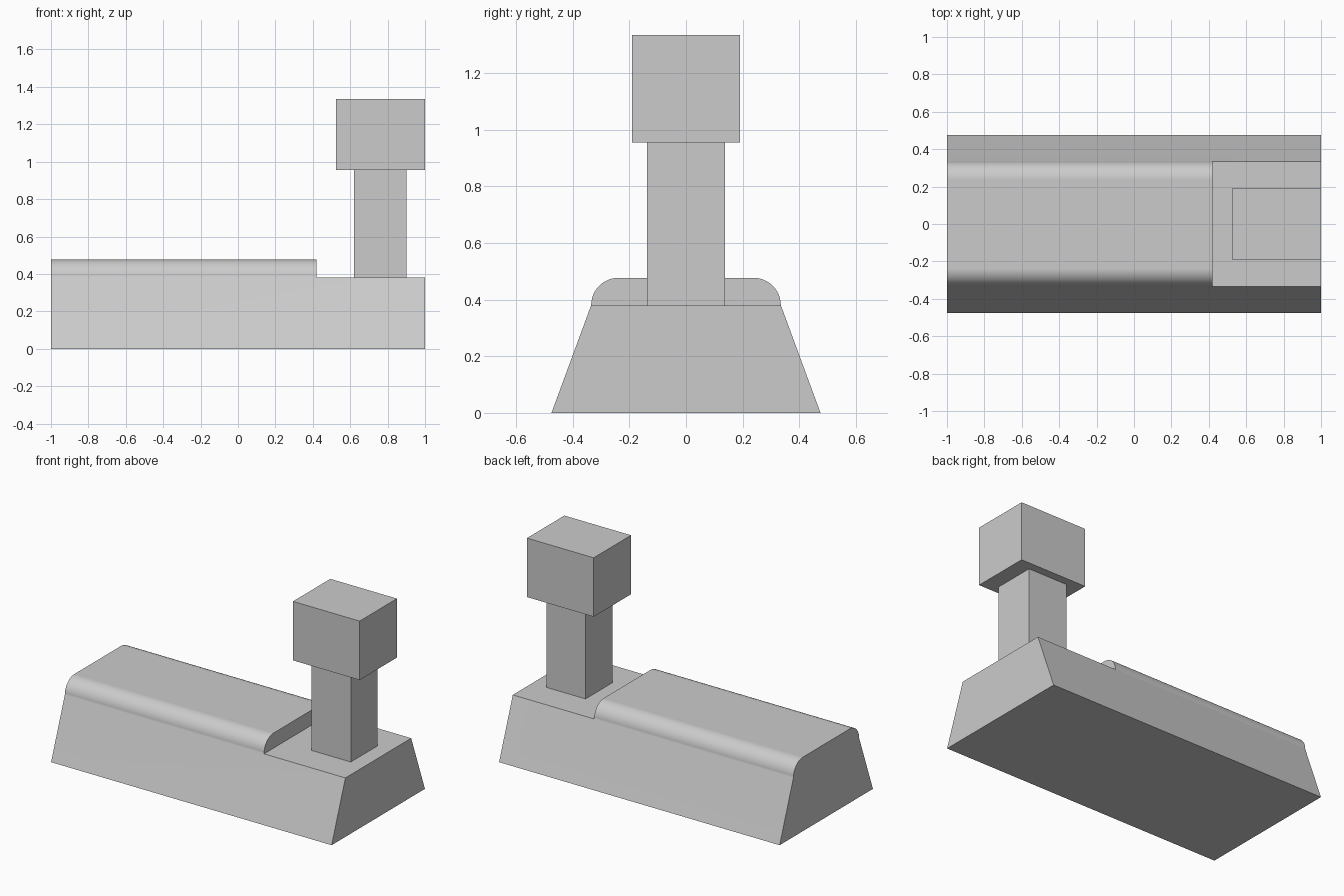
import bpy, bmesh, math

default = bpy.data.objects.get("Cube")
if default:
    bpy.data.objects.remove(default, do_unlink=True)

# One plain grey for the whole model
GREY = (0.6, 0.6, 0.6, 1)
grey = bpy.data.materials.new("plain_grey")
grey.use_nodes = True
grey.diffuse_color = GREY
grey.node_tree.nodes["Principled BSDF"].inputs["Base Color"].default_value = GREY


def make_object(name, bm):
    bmesh.ops.recalc_face_normals(bm, faces=bm.faces)
    mesh = bpy.data.meshes.new(name)
    bm.to_mesh(mesh)
    bm.free()
    mesh.materials.append(grey)
    obj = bpy.data.objects.new(name, mesh)
    bpy.context.collection.objects.link(obj)
    return obj


def box(name, low, high):
    bm = bmesh.new()
    bmesh.ops.create_cube(bm, size=1)
    for v in bm.verts:
        v.co = [a + (b - a) * (c + 0.5) for a, b, c in zip(low, high, v.co)]
    return make_object(name, bm)


def extrude_x(name, profile, x0, x1):
    bm = bmesh.new()
    face = bm.faces.new([bm.verts.new((x0, y, z)) for y, z in profile])
    moved = bmesh.ops.extrude_face_region(bm, geom=[face], use_keep_orig=True)["geom"]
    for v in moved:
        if isinstance(v, bmesh.types.BMVert):
            v.co.x = x1
    return make_object(name, bm)


# Sloped body with rounded shoulders along its top
SHELF, TOP, HALF, STEP = 0.38, 0.477, 0.335, 0.42
RADIUS = TOP - SHELF
SEGMENTS = 12
arc = [math.pi / 2 * i / SEGMENTS for i in range(SEGMENTS + 1)]
side = [(0.475, 0)] + [(HALF - RADIUS + RADIUS * math.cos(a),
                        SHELF + RADIUS * math.sin(a)) for a in arc]
profile = side + [(-y, z) for y, z in reversed(side)]
body = extrude_x("body", profile, -1, 1)

# Step cut down to the flat shelf at the left end
cutter = box("shelf_cutter", (STEP, -0.6, SHELF), (1.2, 0.6, 0.7))
cutter.hide_render = True
cut = body.modifiers.new("shelf_cut", 'BOOLEAN')
cut.operation = 'DIFFERENCE'
cut.solver = 'EXACT'
cut.object = cutter
bpy.ops.object.select_all(action='DESELECT')
body.select_set(True)
bpy.context.view_layer.objects.active = body
bpy.ops.object.modifier_apply(modifier=cut.name)
bpy.data.objects.remove(cutter, do_unlink=True)

# Smooth shoulders, flat slopes and ends
bpy.ops.object.shade_smooth_by_angle(angle=math.radians(30))
weighted = body.modifiers.new("weighted_normals", 'WEIGHTED_NORMAL')
weighted.keep_sharp = True

# Post standing on the shelf, and the block on top of it
POST_TOP = 0.955
box("post", (0.62, -0.137, SHELF), (0.9, 0.137, POST_TOP))
box("head_block", (0.525, -0.19, POST_TOP), (1, 0.19, 1.335))
